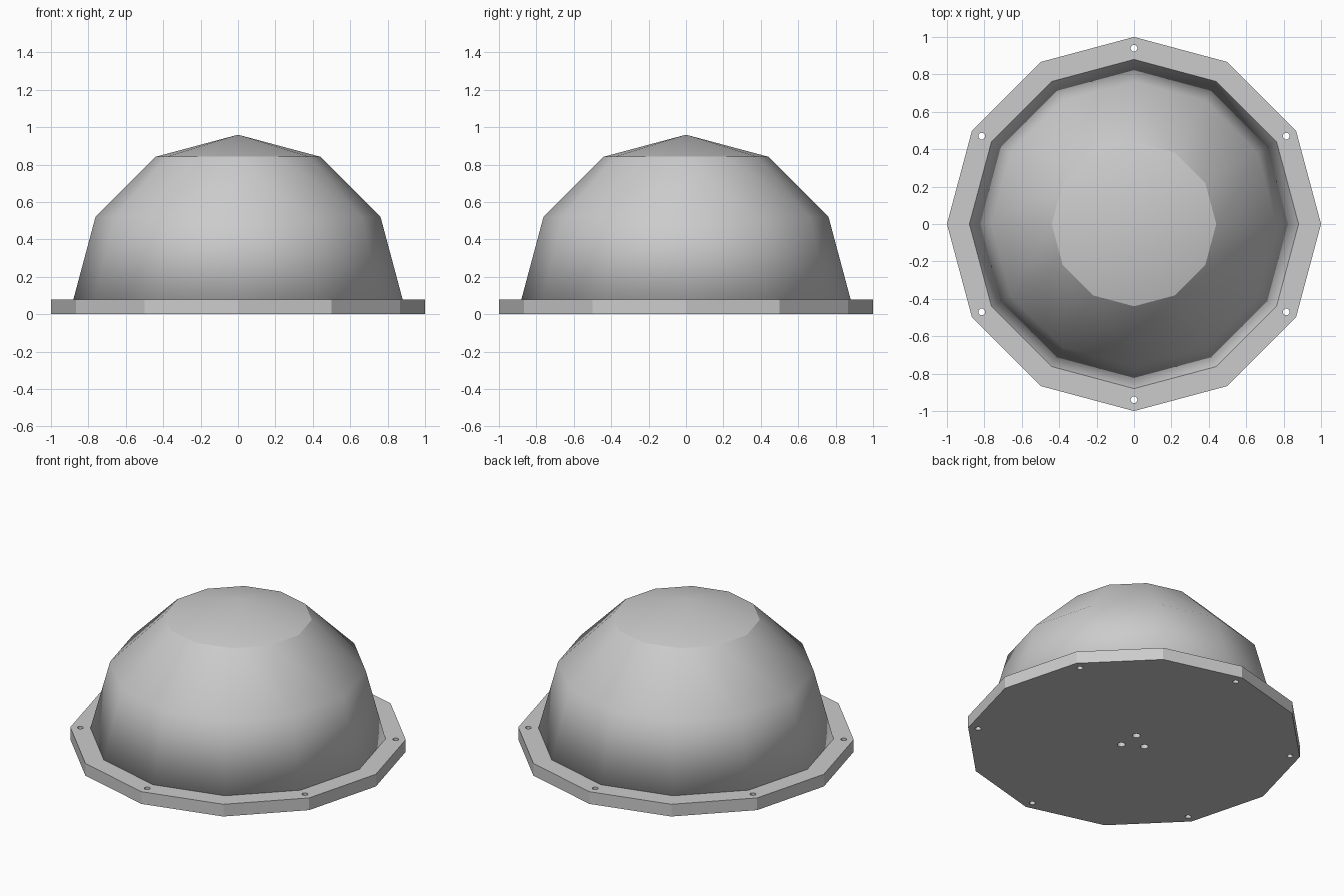
import bpy, bmesh
from math import sin, cos, radians
from mathutils import Matrix

SIDES = 12
FLANGE_H = 0.08
DOME_R = 0.88

if "Cube" in bpy.data.objects:
    bpy.data.objects.remove(bpy.data.objects["Cube"], do_unlink=True)

grey = bpy.data.materials.new("light_grey")
grey.use_nodes = True
colour = (0.6, 0.6, 0.6, 1.0)
grey.diffuse_color = colour
grey.node_tree.nodes["Principled BSDF"].inputs["Base Color"].default_value = colour


def make_object(name, bm):
    mesh = bpy.data.meshes.new(name)
    bm.to_mesh(mesh)
    bm.free()
    obj = bpy.data.objects.new(name, mesh)
    bpy.context.collection.objects.link(obj)
    mesh.materials.append(grey)
    return obj


def activate(obj):
    bpy.ops.object.select_all(action='DESELECT')
    obj.select_set(True)
    bpy.context.view_layer.objects.active = obj


def add_cylinder(bm, radius, height, segments, x=0, y=0):
    bmesh.ops.create_cone(bm, cap_ends=True, segments=segments,
                          radius1=radius, radius2=radius, depth=height,
                          matrix=Matrix.Translation((x, y, FLANGE_H / 2)))


# Flat twelve-sided base plate
bm = bmesh.new()
add_cylinder(bm, 1.0, FLANGE_H, SIDES)
flange = make_object("base_flange", bm)

# Six rim bolt holes and three cable holes near the middle
bm = bmesh.new()
for count, ring, radius, start in ((6, 0.94, 0.018, 30), (3, 0.08, 0.024, 60)):
    for i in range(count):
        a = radians(start + 360 / count * i)
        add_cylinder(bm, radius, FLANGE_H * 3, 16, ring * cos(a), ring * sin(a))
cutter = make_object("hole_cutter", bm)
cutter.hide_render = True

cut = flange.modifiers.new("holes", 'BOOLEAN')
cut.operation = 'DIFFERENCE'
cut.solver = 'EXACT'
cut.object = cutter
activate(flange)
bpy.ops.object.modifier_apply(modifier=cut.name)
bpy.data.objects.remove(cutter, do_unlink=True)
bpy.ops.object.shade_smooth_by_angle(angle=radians(25))

# Hollow faceted dome: upper half of a coarse sphere
bm = bmesh.new()
bmesh.ops.create_uvsphere(bm, u_segments=SIDES, v_segments=6, radius=DOME_R,
                          matrix=Matrix.Translation((0, 0, FLANGE_H)))
below = [v for v in bm.verts if v.co.z < FLANGE_H - 0.01]
bmesh.ops.delete(bm, geom=below, context='VERTS')
dome = make_object("dome_shell", bm)
activate(dome)
bpy.ops.object.shade_smooth_by_angle(angle=radians(30))
shell = dome.modifiers.new("thickness", 'SOLIDIFY')
shell.thickness = 0.03
shell.offset = -1
